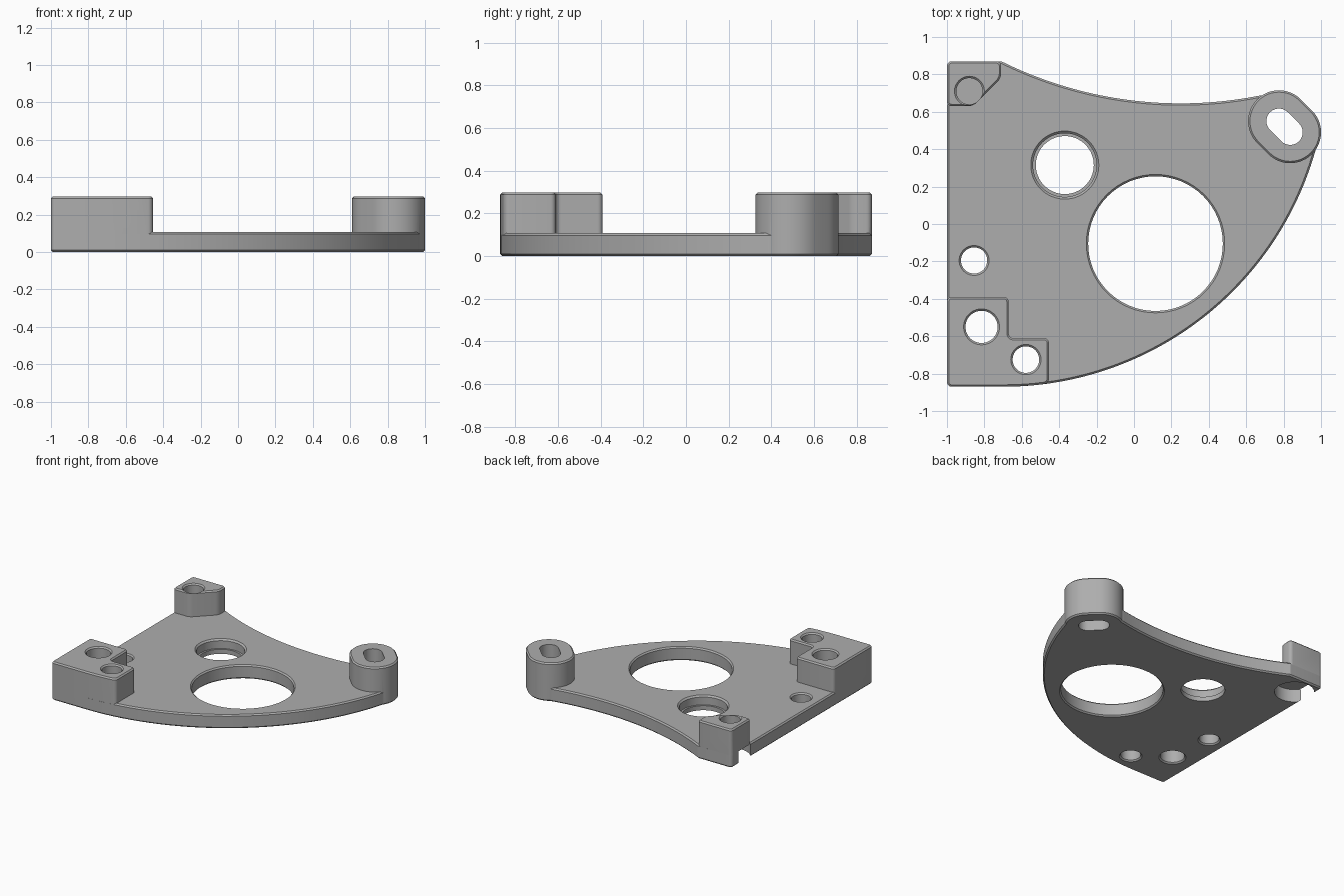
import bpy
import bmesh
from math import cos, sin, pi, radians, sqrt, atan2

cube = bpy.data.objects.get("Cube")
if cube:
    bpy.data.objects.remove(cube, do_unlink=True)

PLATE_TOP = 0.107
POST_TOP = 0.297
CHAMFER = 0.01

metal = bpy.data.materials.new("grey metal")
metal.use_nodes = True
metal.diffuse_color = (0.42, 0.42, 0.42, 1)
metal.node_tree.nodes["Principled BSDF"].inputs["Base Color"].default_value = (0.42, 0.42, 0.42, 1)


def loft(rings):
    """Closed solid through equal-length rings of points."""
    bm = bmesh.new()
    loops = [[bm.verts.new(p) for p in ring] for ring in rings]
    n = len(loops[0])
    for low, high in zip(loops, loops[1:]):
        for i in range(n):
            j = (i + 1) % n
            bm.faces.new((low[i], low[j], high[j], high[i]))
    bm.faces.new(loops[0][::-1])
    bm.faces.new(loops[-1])
    bmesh.ops.recalc_face_normals(bm, faces=bm.faces)
    return bm


def finish(name, bm):
    mesh = bpy.data.meshes.new(name)
    bm.to_mesh(mesh)
    bm.free()
    mesh.materials.append(metal)
    obj = bpy.data.objects.new(name, mesh)
    bpy.context.scene.collection.objects.link(obj)
    return obj


def prism(name, outline, z0, z1, corner=0.0, chamfer=0.0):
    """Upright outline with rounded corners and chamfered rims."""
    bm = loft([[(x, y, z) for x, y in outline] for z in (z0, z1)])
    if corner:
        upright = [e for e in bm.edges
                   if abs(e.verts[0].co.z - e.verts[1].co.z) > 0.01
                   and e.calc_face_angle() > radians(30)]
        bmesh.ops.bevel(bm, geom=upright, offset=corner, segments=5,
                        profile=0.5, affect='EDGES')
    if chamfer:
        rims = [e for e in bm.edges if abs(e.verts[0].co.z - e.verts[1].co.z) < 1e-5]
        bmesh.ops.bevel(bm, geom=rims, offset=chamfer, segments=1, affect='EDGES')
    return finish(name, bm)


def lathe(name, x, y, profile, steps=64):
    """Round solid from (radius, height) pairs, bottom to top."""
    turn = [2 * pi * i / steps for i in range(steps)]
    return finish(name, loft([[(x + r * cos(a), y + r * sin(a), z) for a in turn]
                              for r, z in profile]))


def arc(cx, cy, r, a0, a1, steps):
    return [(cx + r * cos(a0 + (a1 - a0) * i / steps),
             cy + r * sin(a0 + (a1 - a0) * i / steps)) for i in range(steps + 1)]


def stadium(cx, cy, d, r):
    """Slot outline running diagonally down to the right."""
    return (arc(cx + d, cy - d, r, -0.75 * pi, 0.25 * pi, 24)
            + arc(cx - d, cy + d, r, 0.25 * pi, 1.25 * pi, 24))


def through_hole(name, x, y, r, top):
    c = CHAMFER
    return lathe(name, x, y, [(r + 2 * c, -c), (r, c), (r, top - c), (r + 2 * c, top + c)])


# Plate outline: convex front arc, concave back arc, straight left side
FX, FY, FR = -0.7, 0.866, 1.736
BX, BR = 0.25, 2.16
BY = 0.645 + BR
front_arc = arc(FX, FY, FR, -pi / 2, atan2(0.43 - FY, sqrt(FR ** 2 - (0.43 - FY) ** 2)), 56)
back_arc = arc(BX, BY, BR, atan2(0.692 - BY, 0.45), atan2(0.87 - BY, -0.96), 36)
plate = prism("mounting_bracket",
              [(-1, -0.87)] + front_arc + [(0.85, 0.57)] + back_arc + [(-1, 0.87)],
              0, PLATE_TOP, 0.025, CHAMFER)

# Raised posts, full height from the base
pad_front = [(x, FY - sqrt(FR ** 2 - (x - FX) ** 2)) for x in (-0.7, -0.62, -0.54, -0.455)]
parts = [
    prism("front_pad", [(-1, -0.87)] + pad_front
          + [(-0.455, -0.61), (-0.67, -0.61), (-0.67, -0.39), (-1, -0.39)],
          0, POST_TOP, 0.025, CHAMFER),
    prism("corner_post", [(-1, 0.63), (-0.86, 0.63), (-0.71, 0.78), (-0.71, 0.87), (-1, 0.87)],
          0, POST_TOP, 0.025, CHAMFER),
    prism("slotted_boss", stadium(0.805, 0.52, 0.03, 0.165), 0, POST_TOP, 0, CHAMFER),
]

# Holes, slot, counterbore and underside pocket
cutters = [
    through_hole("large_opening", 0.115, -0.105, 0.36, PLATE_TOP),
    through_hole("small_hole", -0.855, -0.195, 0.07, PLATE_TOP),
    through_hole("pad_hole_large", -0.815, -0.55, 0.086, POST_TOP),
    through_hole("pad_hole_small", -0.578, -0.725, 0.071, POST_TOP),
    lathe("counterbored_hole", -0.37, 0.315,
          [(0.155, -0.02), (0.155, 0.035), (0.17, 0.035),
           (0.17, PLATE_TOP - 0.012), (0.194, PLATE_TOP + 0.012)]),
    lathe("blind_hole", -0.88, 0.71,
          [(0.07, 0.14), (0.07, POST_TOP - 0.01), (0.09, POST_TOP + 0.01)]),
    lathe("underside_pocket", -0.88, 0.71, [(0.14, -0.02), (0.14, 0.1)]),
    prism("slot_cutter", stadium(0.805, 0.52, 0.03, 0.067), -0.02, POST_TOP + 0.02),
]

for operation, helpers in (('UNION', parts), ('DIFFERENCE', cutters)):
    for helper in helpers:
        helper.hide_render = True
        mod = plate.modifiers.new(helper.name, 'BOOLEAN')
        mod.operation = operation
        mod.solver = 'EXACT'
        mod.object = helper

# Bake the booleans and drop the helpers
graph = bpy.context.evaluated_depsgraph_get()
graph.update()
result = bpy.data.meshes.new_from_object(plate.evaluated_get(graph))
plate.modifiers.clear()
plate.data = result
result.name = "mounting_bracket"
result.materials.clear()
result.materials.append(metal)
for face in result.polygons:
    face.material_index = 0
for helper in parts + cutters:
    bpy.data.objects.remove(helper, do_unlink=True)

bpy.ops.object.select_all(action='DESELECT')
plate.select_set(True)
bpy.context.view_layer.objects.active = plate
bpy.ops.object.shade_smooth_by_angle(angle=radians(25))
